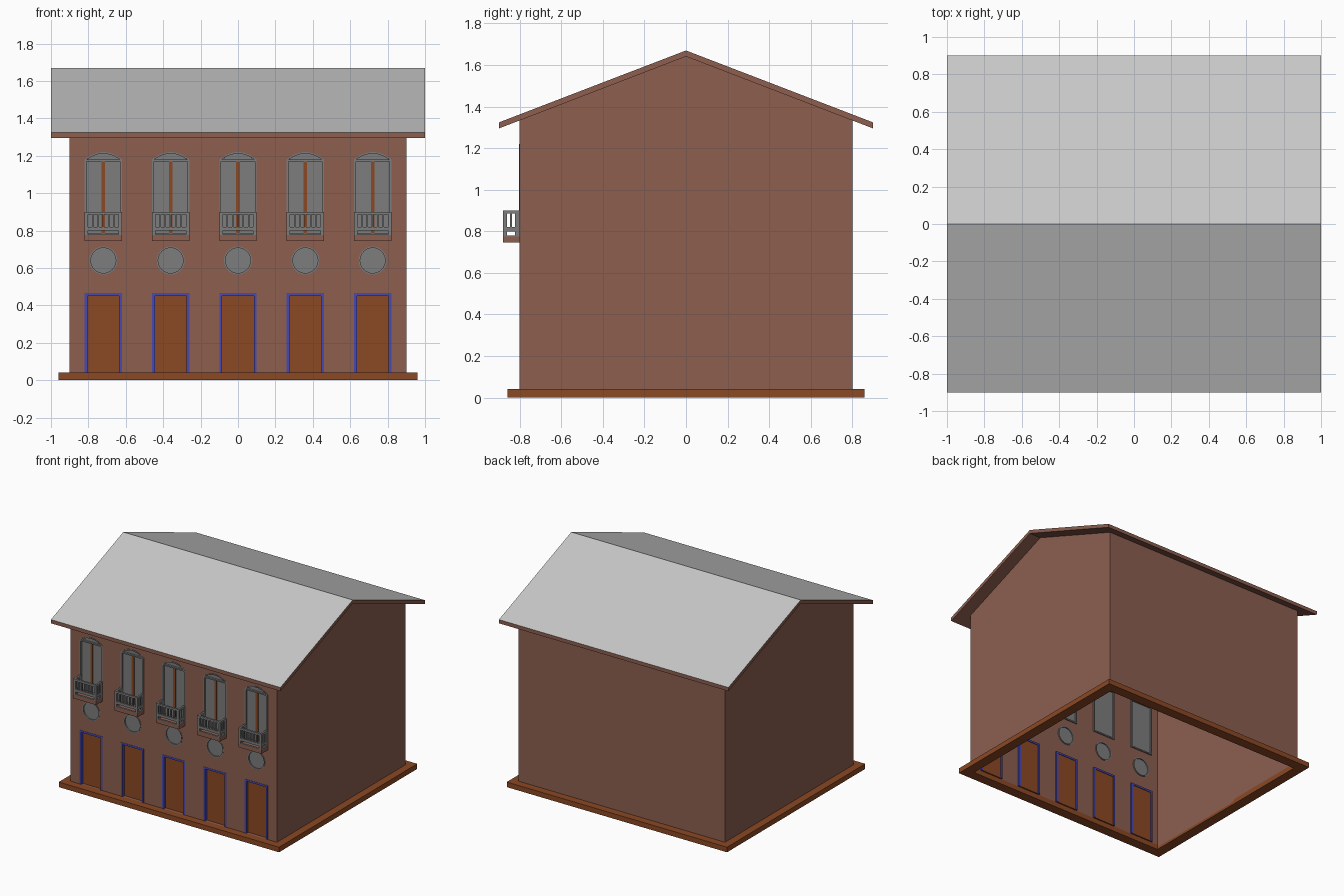
import bpy, bmesh, math

if "Cube" in bpy.data.objects:
    bpy.data.objects.remove(bpy.data.objects["Cube"])


def material(name, rgb):
    lin = [(c / 255 / 12.92) if c < 11 else ((c / 255 + 0.055) / 1.055) ** 2.4 for c in rgb]
    m = bpy.data.materials.new(name)
    m.diffuse_color = (*lin, 1)
    m.use_nodes = True
    m.node_tree.nodes["Principled BSDF"].inputs["Base Color"].default_value = m.diffuse_color
    return m


BRICK = material("brick", (140, 94, 79))
WOOD = material("brown wood", (139, 72, 36))
GREY = material("window grey", (125, 125, 125))
BLUE = material("door frame blue", (72, 72, 180))
SLATE = material("roof light grey", (200, 200, 200))

ROT = {"X": (math.pi / 2, 0, math.pi / 2), "Y": (math.pi / 2, 0, 0), "Z": (0, 0, 0)}


def plate(name, loops, axis, a, b, mat):
    """Outline (first loop) with holes (other loops), extruded along axis from a to b."""
    cu = bpy.data.curves.new(name, "CURVE")
    cu.dimensions = "2D"
    cu.fill_mode = "BOTH"
    cu.extrude = abs(b - a) / 2
    for loop in loops:
        sp = cu.splines.new("POLY")
        sp.points.add(len(loop) - 1)
        for p, (u, v) in zip(sp.points, loop):
            p.co = (u, v, 0, 1)
        sp.use_cyclic_u = True
    tmp = bpy.data.objects.new("tmp", cu)
    bpy.context.collection.objects.link(tmp)
    deps = bpy.context.evaluated_depsgraph_get()
    me = bpy.data.meshes.new_from_object(tmp.evaluated_get(deps))
    bpy.data.objects.remove(tmp)
    bm = bmesh.new()
    bm.from_mesh(me)
    bmesh.ops.remove_doubles(bm, verts=bm.verts, dist=0.0001)
    bmesh.ops.recalc_face_normals(bm, faces=bm.faces)
    for f in bm.faces:
        f.smooth = False
    bm.to_mesh(me)
    bm.free()
    me.materials.clear()
    me.materials.append(mat)
    ob = bpy.data.objects.new(name, me)
    ob.rotation_euler = ROT[axis]
    ob.location["XYZ".index(axis)] = (a + b) / 2
    bpy.context.collection.objects.link(ob)
    return ob


def rect(u0, u1, v0, v1):
    return [(u0, v0), (u1, v0), (u1, v1), (u0, v1)]


def circle(u, v, r, n=32):
    return [(u + r * math.cos(2 * math.pi * i / n), v + r * math.sin(2 * math.pi * i / n))
            for i in range(n)]


def arch(u, half, bottom, spring, rise, n=12):
    top = [(u + half * (1 - 2 * i / n), spring + rise * (1 - (1 - 2 * i / n) ** 2))
           for i in range(n + 1)]
    return ([(u - half, bottom), (u + half, bottom)] if bottom < spring else []) + top


BAYS = [-0.72, -0.36, 0, 0.36, 0.72]

# plinth: open ring under the walls
plate("plinth", [rect(-0.96, 0.96, -0.86, 0.86), rect(-0.88, 0.88, -0.78, 0.78)],
      "Z", 0, 0.04, WOOD)

# walls: front is pierced for doors, round windows and arched windows
holes = []
for x in BAYS:
    holes += [rect(x - 0.1, x + 0.1, 0.04, 0.465), circle(x, 0.64, 0.075),
              arch(x, 0.1, 0.775, 1.18, 0.04)]
plate("front_wall", [rect(-0.9, 0.9, 0.02, 1.333)] + holes, "Y", -0.8, -0.78, BRICK)
plate("back_wall", [rect(-0.9, 0.9, 0.02, 1.333)], "Y", 0.78, 0.8, BRICK)
gable = [(-0.8, 0.02), (0.8, 0.02), (0.8, 1.335), (0, 1.642), (-0.8, 1.335)]
plate("left_wall", [gable], "X", -0.9, -0.88, BRICK)
plate("right_wall", [gable], "X", 0.88, 0.9, BRICK)

# roof: brick slab with light grey upper faces
roof = plate("roof", [[(-0.9, 1.295), (0, 1.641), (0.9, 1.295),
                       (0.9, 1.324), (0, 1.67), (-0.9, 1.324)]], "X", -1, 1, BRICK)
roof.data.materials.append(SLATE)
for f in roof.data.polygons:
    if f.normal.y > 0.5:  # local y is world up
        f.material_index = 1

for i, x in enumerate(BAYS, 1):
    # door in a blue frame
    frame = [(x - 0.1, 0.04), (x - 0.085, 0.04), (x - 0.085, 0.45), (x + 0.085, 0.45),
             (x + 0.085, 0.04), (x + 0.1, 0.04), (x + 0.1, 0.465), (x - 0.1, 0.465)]
    plate(f"door_frame_{i}", [frame], "Y", -0.802, -0.765, BLUE)
    plate(f"door_{i}", [rect(x - 0.087, x + 0.087, 0.04, 0.452)], "Y", -0.78, -0.77, WOOD)

    # round window
    plate(f"round_frame_{i}", [circle(x, 0.64, 0.075), circle(x, 0.64, 0.067)],
          "Y", -0.802, -0.775, GREY)
    plate(f"round_pane_{i}", [circle(x, 0.64, 0.069)], "Y", -0.792, -0.784, GREY)

    # arched window with a brown centre post
    plate(f"window_frame_{i}", [arch(x, 0.1, 0.775, 1.18, 0.04),
                                rect(x - 0.09, x + 0.09, 0.785, 1.17),
                                arch(x, 0.088, 1.18, 1.18, 0.031)], "Y", -0.803, -0.77, GREY)
    plate(f"window_pane_{i}", [arch(x, 0.094, 0.78, 1.175, 0.037)], "Y", -0.788, -0.78, GREY)
    plate(f"window_post_{i}", [rect(x - 0.01, x + 0.01, 0.78, 1.172)],
          "Y", -0.795, -0.787, WOOD)

    # balcony: brick slab and pierced grey railings
    plate(f"balcony_slab_{i}", [rect(x - 0.1, x + 0.1, 0.745, 0.775)],
          "Y", -0.88, -0.79, BRICK)
    pitch = 0.17 / 6
    gaps = [rect(x - 0.085 + k * pitch + 0.004, x - 0.085 + (k + 1) * pitch - 0.004, 0.82, 0.885)
            for k in range(6)]
    plate(f"front_railing_{i}", [rect(x - 0.1, x + 0.1, 0.775, 0.9),
                                 rect(x - 0.081, x + 0.081, 0.78, 0.8)] + gaps,
          "Y", -0.88, -0.865, GREY)
    side = [rect(-0.865, -0.8, 0.775, 0.9), rect(-0.862, -0.824, 0.78, 0.8),
            rect(-0.862, -0.848, 0.82, 0.885), rect(-0.838, -0.824, 0.82, 0.885)]
    plate(f"left_railing_{i}", side, "X", x - 0.1, x - 0.085, GREY)
    plate(f"right_railing_{i}", side, "X", x + 0.085, x + 0.1, GREY)
